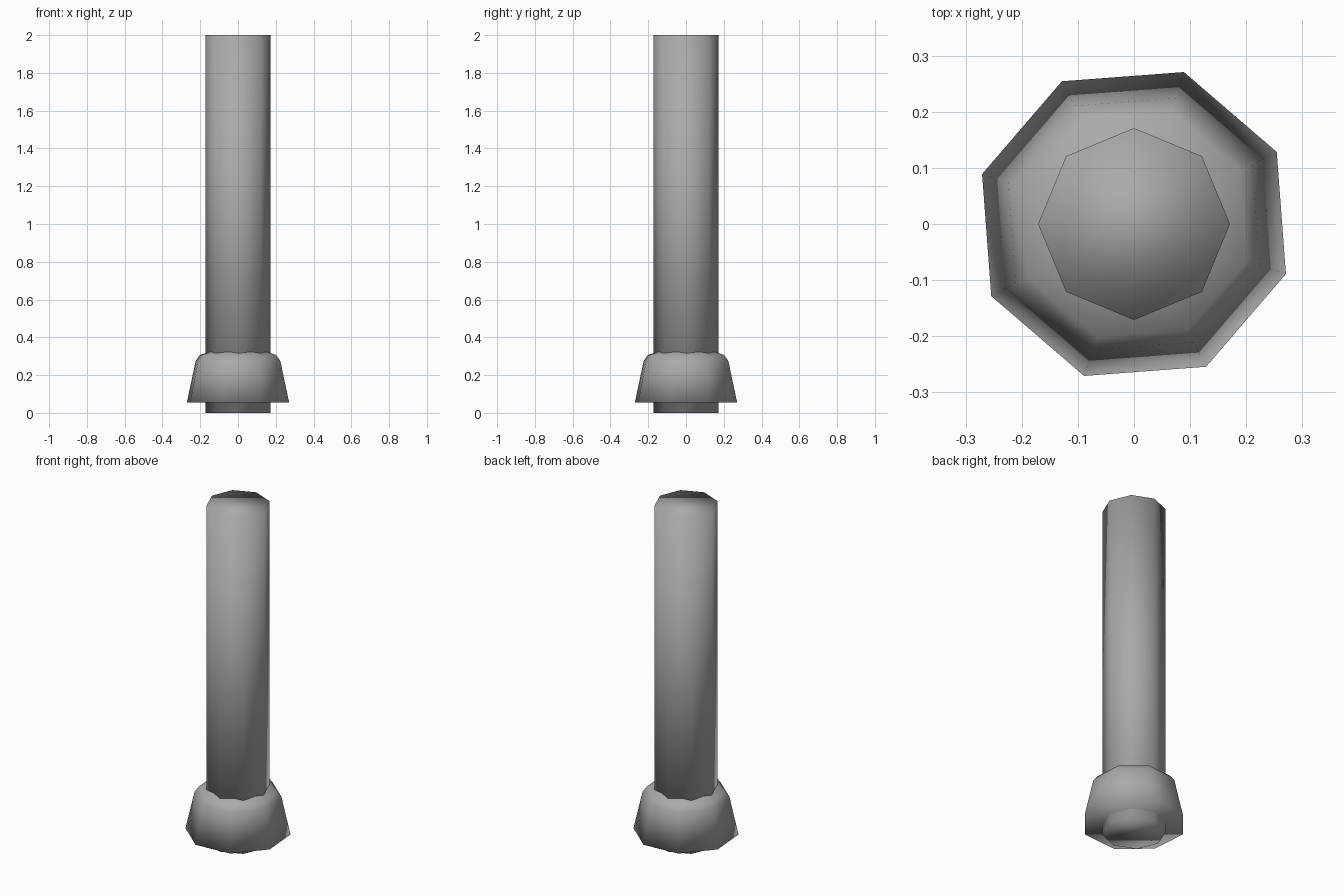
import bpy
import bmesh
from math import cos, sin, radians, tau

SIDES = 8

cube = bpy.data.objects.get("Cube")
if cube:
    bpy.data.objects.remove(cube, do_unlink=True)


def make_material(name, rgb):
    mat = bpy.data.materials.new(name)
    mat.use_nodes = True
    colour = (*rgb, 1.0)
    mat.diffuse_color = colour
    mat.node_tree.nodes["Principled BSDF"].inputs["Base Color"].default_value = colour
    return mat


def make_lathe(name, profile, turn, mat):
    """Closed, fully smooth eight-sided solid from (radius, height) pairs."""
    bm = bmesh.new()
    rings = []
    for radius, height in profile:
        angles = [turn + tau * i / SIDES for i in range(SIDES)]
        rings.append([bm.verts.new((radius * cos(a), radius * sin(a), height))
                      for a in angles])
    for low, high in zip(rings, rings[1:]):
        for i in range(SIDES):
            j = (i + 1) % SIDES
            bm.faces.new((low[i], low[j], high[j], high[i]))
    bm.faces.new(rings[0][::-1])
    bm.faces.new(rings[-1])
    for face in bm.faces:
        face.smooth = True
    mesh = bpy.data.meshes.new(name)
    bm.to_mesh(mesh)
    bm.free()
    mesh.materials.append(mat)
    obj = bpy.data.objects.new(name, mesh)
    bpy.context.collection.objects.link(obj)
    return obj


grey = make_material("plain grey", (0.4, 0.4, 0.4))

# Tall straight post
make_lathe("post", [(0.171, 0.0), (0.171, 2.0)], 0.0, grey)

# Flared collar with a rounded shoulder, twisted against the post
make_lathe("base_collar",
           [(0.285, 0.055), (0.236, 0.275), (0.212, 0.307), (0.1, 0.342)],
           radians(26.8), grey)
